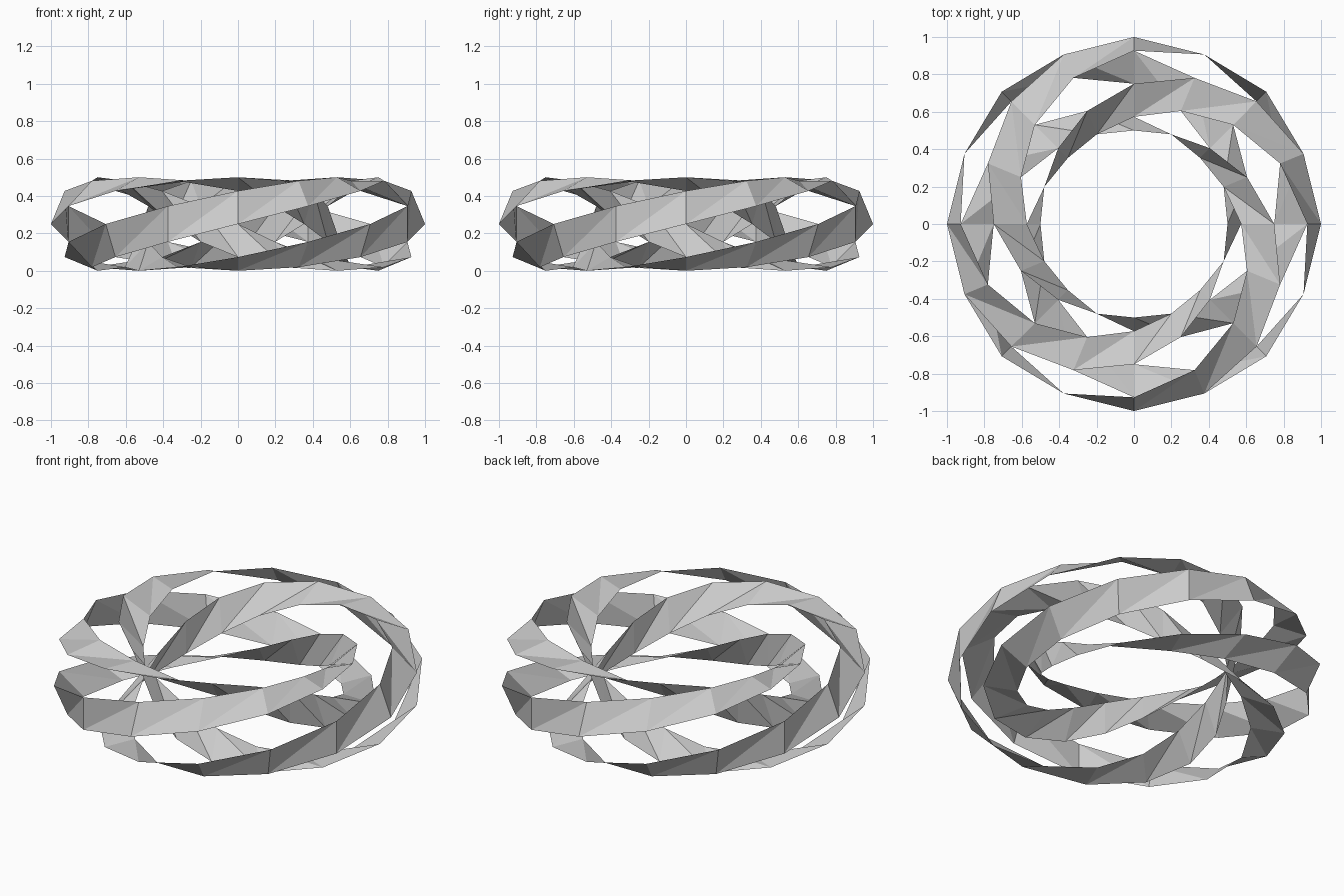
import bpy, bmesh
from math import sin, cos, tau

if "Cube" in bpy.data.objects:
    bpy.data.objects.remove(bpy.data.objects["Cube"])

MAJOR, MINOR = 0.75, 0.25
STEPS = 16            # segments around the ring
STRANDS = 4           # ribbons winding round the tube
WIDTH = tau / 8       # ribbon width as an angle around the tube


def ring_point(u, v):
    r = MAJOR + MINOR * cos(v)
    return (r * cos(u), r * sin(u), MINOR + MINOR * sin(v))


def twisted_ribbon(name, phase):
    bm = bmesh.new()
    # one cross edge per step, turning round the tube once per lap
    pairs = []
    for i in range(STEPS):
        u = tau * i / STEPS
        pairs.append([bm.verts.new(ring_point(u, u + phase + w)) for w in (0, WIDTH)])
    for i in range(STEPS):
        a, b = pairs[i]
        d, c = pairs[(i + 1) % STEPS]
        bm.faces.new((a, d, c))
        bm.faces.new((a, c, b))
    mesh = bpy.data.meshes.new(name)
    bm.to_mesh(mesh)
    bm.free()
    bpy.context.collection.objects.link(bpy.data.objects.new(name, mesh))


# four interleaved ribbons forming the open ring
for k in range(STRANDS):
    twisted_ribbon(f"twisted_ribbon_{k + 1}", tau * k / STRANDS)
